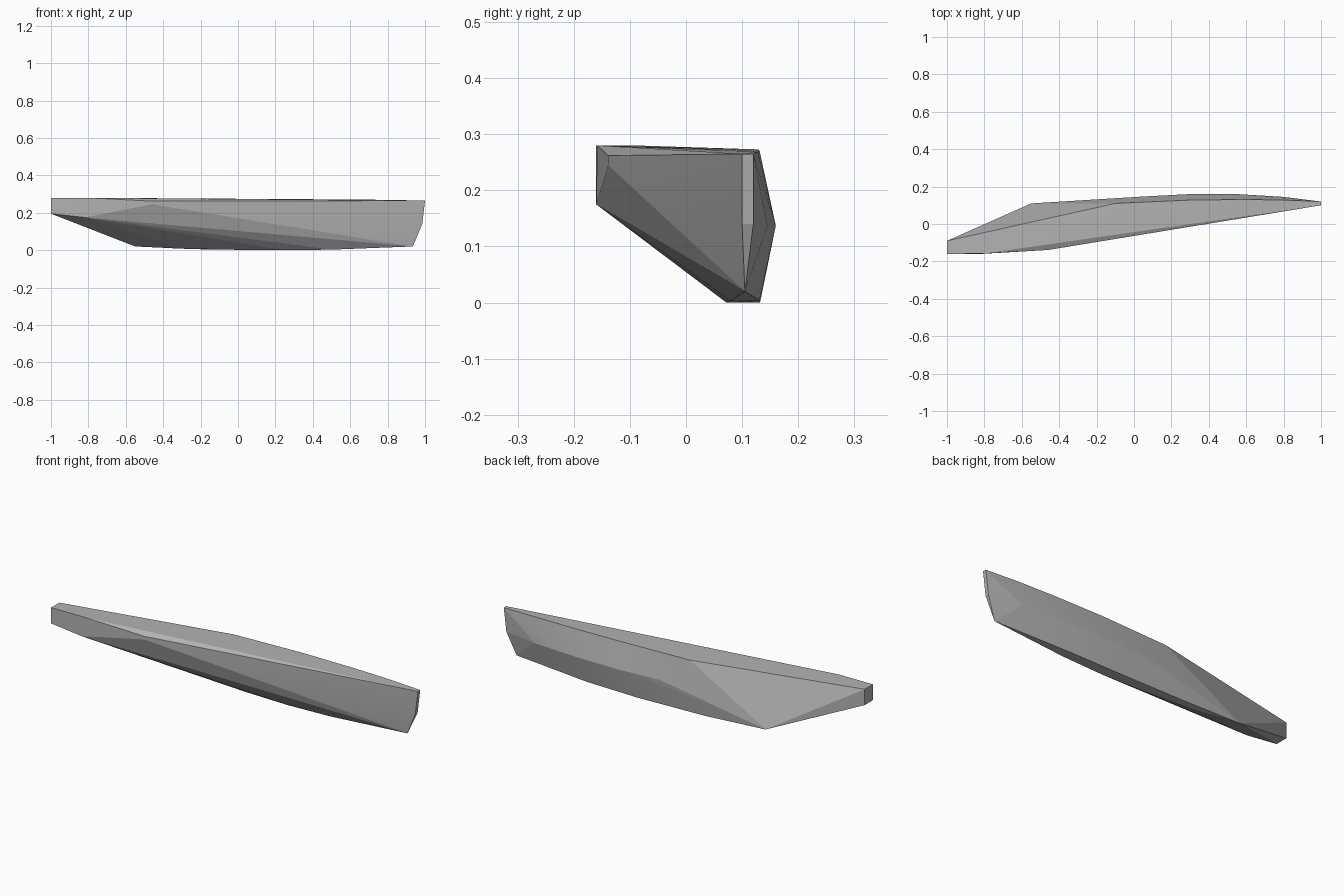
import bpy, bmesh

if "Cube" in bpy.data.objects:
    bpy.data.objects.remove(bpy.data.objects["Cube"])

# Outline rails of the faceted shard, each a run of (x, y, z) corners
top_front = [(-1, -.16, .28), (-.8, -.158, .28), (-.46, -.139, .262), (1, .10, .265)]
top_back = [(-1, -.09, .28), (-.1, .11, .273), (.3, .128, .273), (.6, .131, .271), (.8, .128, .269), (1, .12, .265)]
front_low = [(-1, -.16, .195), (-.82, -.16, .175), (-.46, -.139, .245), (.985, .10, .14)]
back_bulge = [(-1, -.09, .195), (.05, .147, .14), (.3, .16, .137), (.55, .16, .137), (.8, .145, .137), (.985, .12, .14)]
keel_front = [(-.3, .085, .008), (.0, .075, .002), (.25, .072, 0), (.5, .08, .003)]
keel_back = [(-.55, .11, .02), (-.2, .124, .005), (.2, .132, 0), (.5, .131, .004), (.935, .105, .02)]

# Wrap the rails in one convex solid
bm = bmesh.new()
for rail in (top_front, top_back, front_low, back_bulge, keel_front, keel_back):
    for p in rail:
        bm.verts.new(p)
bmesh.ops.convex_hull(bm, input=bm.verts[:])
bmesh.ops.delete(bm, geom=[v for v in bm.verts if not v.link_faces], context='VERTS')
bmesh.ops.recalc_face_normals(bm, faces=bm.faces[:])
mesh = bpy.data.meshes.new("shard_body")
bm.to_mesh(mesh)
bm.free()

# Single grey finish
grey = bpy.data.materials.new("grey")
grey.diffuse_color = (.45, .45, .45, 1)
grey.use_nodes = True
grey.node_tree.nodes["Principled BSDF"].inputs["Base Color"].default_value = grey.diffuse_color
mesh.materials.append(grey)
body = bpy.data.objects.new("shard_body", mesh)
bpy.context.collection.objects.link(body)
bpy.context.view_layer.objects.active = body
body.select_set(True)
bpy.ops.object.shade_smooth_by_angle(angle=0.1)
